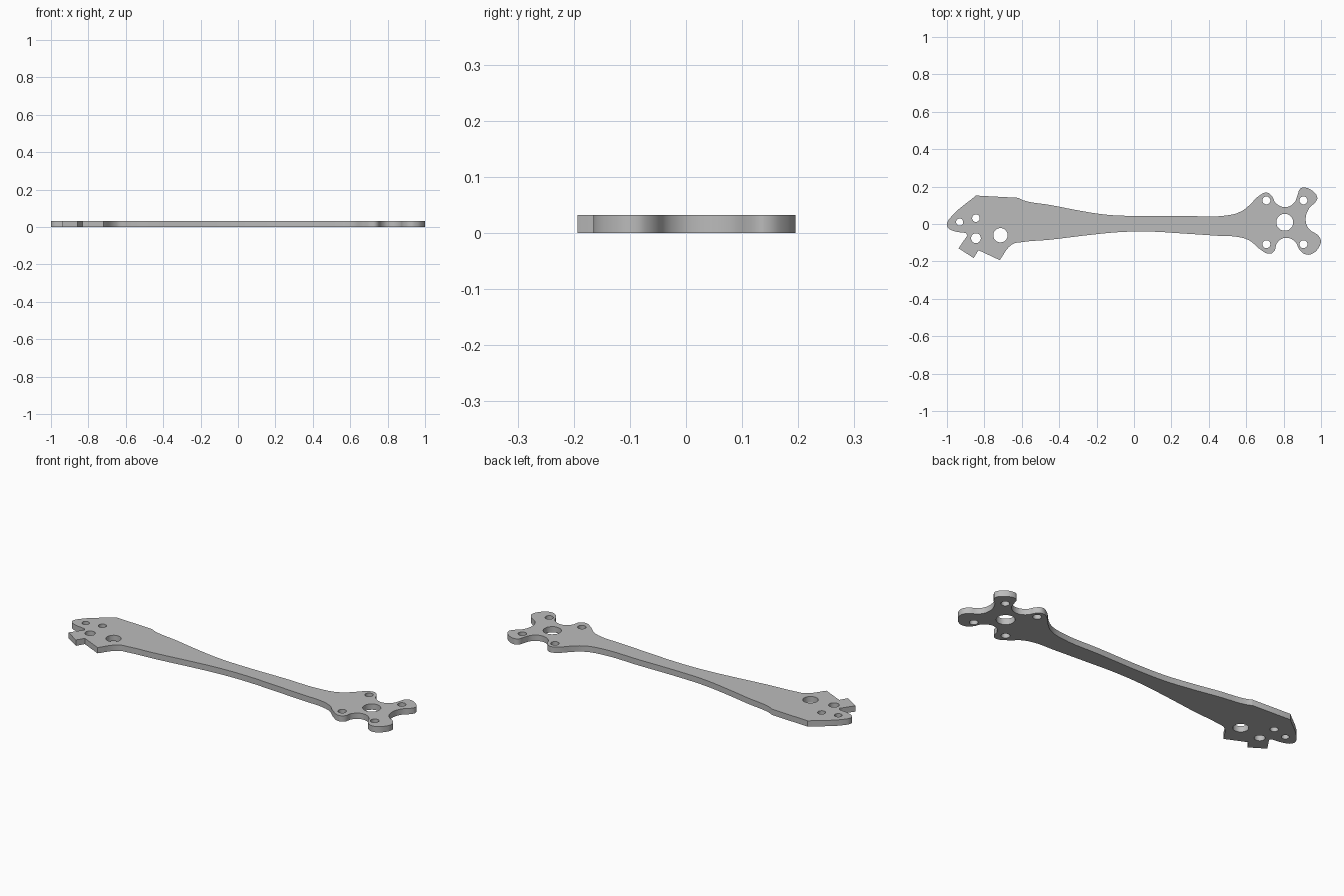
import bpy
import bmesh
import math

cube = bpy.data.objects.get("Cube")
if cube:
    bpy.data.objects.remove(cube, do_unlink=True)

THICKNESS = 0.032

# Outline sections, clockwise from the tail tip; corners are sharp, curves are smooth
OUTLINE = [
    # rounded tail tip
    ("smooth", [(-0.965, -0.037), (-0.993, -0.022), (-1, 0), (-0.985, 0.03)]),
    # slanted tail edge and upper shoulder
    ("corner", [(-0.845, 0.152), (-0.62, 0.14)]),
    # upper edge of the arm
    ("smooth", [(-0.59, 0.126), (-0.45, 0.102), (-0.3, 0.073), (-0.15, 0.05), (0, 0.043),
                (0.25, 0.044), (0.49, 0.045), (0.57, 0.066), (0.62, 0.103)]),
    # upper lobes of the motor mount
    ("smooth", [(0.665, 0.148), (0.71, 0.168), (0.738, 0.148), (0.757, 0.113), (0.807, 0.09),
                (0.856, 0.113), (0.875, 0.155), (0.888, 0.188), (0.91, 0.195),
                (0.957, 0.175), (0.98, 0.14), (0.974, 0.122)]),
    # waist at the far end
    ("smooth", [(0.935, 0.082), (0.918, 0.02), (0.936, -0.027)]),
    # lower lobes of the motor mount
    ("smooth", [(0.985, -0.062), (0.999, -0.09), (0.985, -0.13), (0.95, -0.16), (0.92, -0.163),
                (0.887, -0.14), (0.86, -0.093), (0.807, -0.074), (0.764, -0.103),
                (0.75, -0.145), (0.725, -0.159), (0.67, -0.132), (0.62, -0.09)]),
    # lower edge of the arm
    ("smooth", [(0.56, -0.07), (0.45, -0.063), (0.25, -0.05), (0.1, -0.041), (-0.07, -0.043),
                (-0.25, -0.06), (-0.45, -0.084), (-0.6, -0.097), (-0.65, -0.108)]),
    # stepped tail claws and slot
    ("corner", [(-0.718, -0.193), (-0.832, -0.14), (-0.857, -0.182), (-0.938, -0.13),
                (-0.89, -0.06), (-0.9, -0.048)]),
]

# Through holes: x, y, radius
HOLES = [
    (-0.932, 0.01, 0.019), (-0.845, 0.031, 0.02), (-0.845, -0.076, 0.026),
    (-0.714, -0.06, 0.038), (0.806, 0.009, 0.045),
    (0.708, 0.126, 0.021), (0.906, 0.126, 0.021),
    (0.708, -0.108, 0.021), (0.906, -0.108, 0.021),
]


def add_loop(curve, points):
    """Add a closed Bezier loop from (kind, x, y) points."""
    spline = curve.splines.new("BEZIER")
    spline.bezier_points.add(len(points) - 1)
    spline.use_cyclic_u = True
    for bez, (kind, x, y) in zip(spline.bezier_points, points):
        bez.co = (x, y, 0)
        handle = "VECTOR" if kind == "corner" else "AUTO"
        bez.handle_left_type = bez.handle_right_type = handle


def circle_points(x, y, radius, count=8):
    turns = [2 * math.pi * i / count for i in range(count)]
    return [("smooth", x + radius * math.cos(a), y + radius * math.sin(a)) for a in turns]


# Flat filled profile with holes, extruded both ways
profile = bpy.data.curves.new("arm_profile", "CURVE")
profile.dimensions = "2D"
profile.fill_mode = "BOTH"
profile.resolution_u = 5
profile.extrude = THICKNESS / 2
add_loop(profile, [(kind, x, y) for kind, section in OUTLINE for x, y in section])
for hole in HOLES:
    add_loop(profile, circle_points(*hole))

helper = bpy.data.objects.new("profile_helper", profile)
bpy.context.collection.objects.link(helper)
bpy.context.view_layer.update()
evaluated = helper.evaluated_get(bpy.context.evaluated_depsgraph_get())
mesh = bpy.data.meshes.new_from_object(evaluated)
bpy.data.objects.remove(helper, do_unlink=True)

# Weld caps to walls and rest the plate on the ground
bm = bmesh.new()
bm.from_mesh(mesh)
bmesh.ops.remove_doubles(bm, verts=bm.verts, dist=0.0002)
bmesh.ops.translate(bm, verts=bm.verts, vec=(0, 0, THICKNESS / 2))
bmesh.ops.recalc_face_normals(bm, faces=bm.faces)
bm.to_mesh(mesh)
bm.free()

# Plain grey material
grey = bpy.data.materials.new("plain_grey")
grey.use_nodes = True
colour = (0.5, 0.5, 0.5, 1)
grey.diffuse_color = colour
grey.node_tree.nodes["Principled BSDF"].inputs["Base Color"].default_value = colour
mesh.materials.clear()
mesh.materials.append(grey)

mesh.name = "arm_plate"
arm = bpy.data.objects.new("arm_plate", mesh)
bpy.context.collection.objects.link(arm)
bpy.context.view_layer.objects.active = arm
arm.select_set(True)
bpy.ops.object.shade_smooth_by_angle(angle=math.radians(30))
